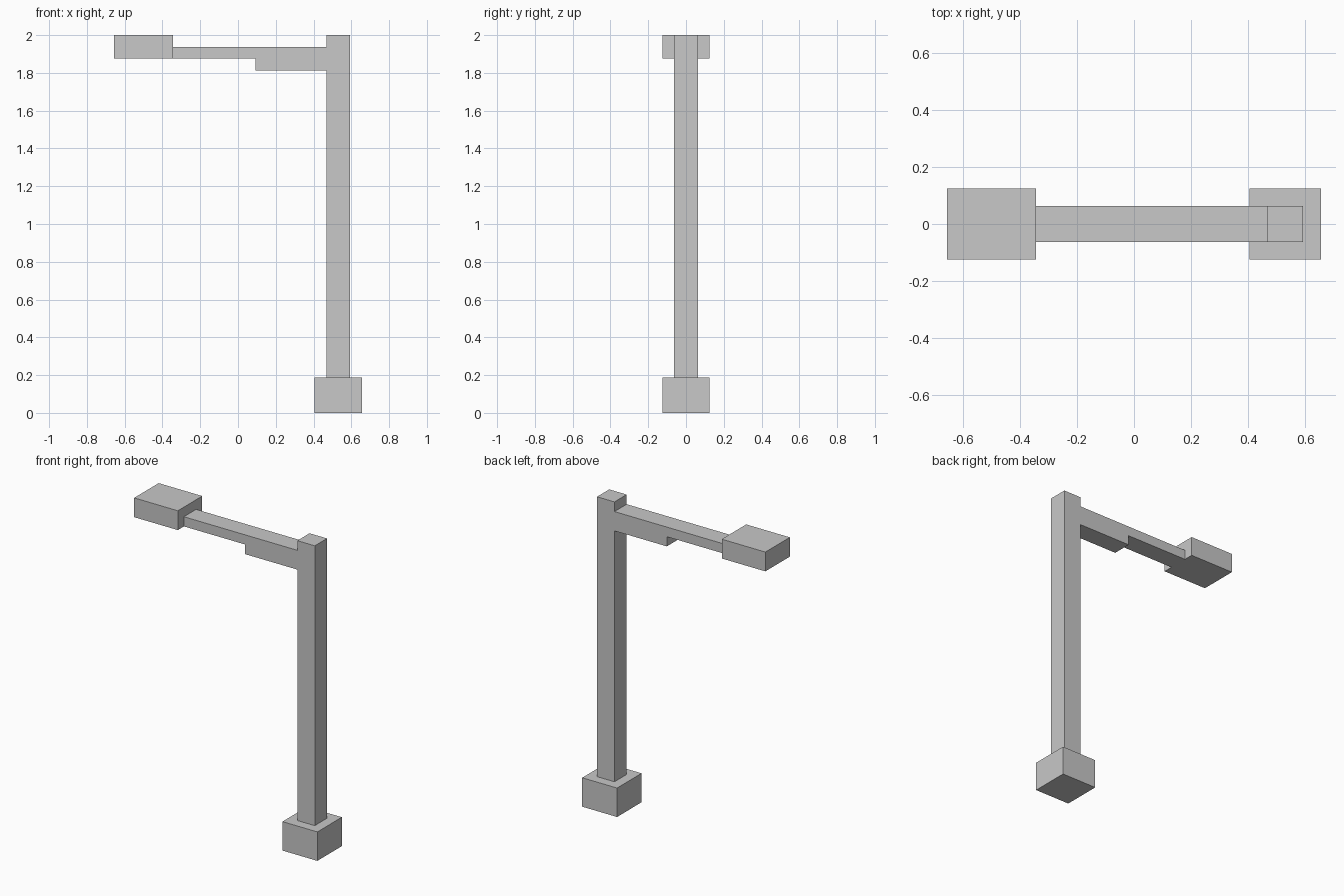
import bpy
import bmesh

cube = bpy.data.objects.get("Cube")
if cube:
    bpy.data.objects.remove(cube, do_unlink=True)

U = 1 / 32  # modelling grid step

grey = bpy.data.materials.new("light_grey")
grey.use_nodes = True
colour = (0.58, 0.58, 0.58, 1)
grey.diffuse_color = colour
grey.node_tree.nodes["Principled BSDF"].inputs["Base Color"].default_value = colour


def extruded(name, profile, half_depth):
    """Extrude a front (x, z) profile, in grid steps, evenly along y."""
    bm = bmesh.new()
    face = bm.faces.new([bm.verts.new((x * U, -half_depth * U, z * U)) for x, z in profile])
    result = bmesh.ops.extrude_face_region(bm, geom=[face])
    verts = [v for v in result["geom"] if isinstance(v, bmesh.types.BMVert)]
    bmesh.ops.translate(bm, verts=verts, vec=(0, 2 * half_depth * U, 0))
    bmesh.ops.recalc_face_normals(bm, faces=bm.faces)
    mesh = bpy.data.meshes.new(name)
    bm.to_mesh(mesh)
    bm.free()
    mesh.materials.append(grey)
    obj = bpy.data.objects.new(name, mesh)
    bpy.context.collection.objects.link(obj)
    return obj


def box(name, x0, x1, z0, z1, half_depth):
    return extruded(name, [(x0, z0), (x1, z0), (x1, z1), (x0, z1)], half_depth)


# Foot block and upright post
box("base", 13, 21, 0, 6, 4)
box("post", 15, 19, 6, 64, 2)

# Horizontal arm, thickened where it meets the post
extruded("arm", [(-11, 60), (3, 60), (3, 58), (15, 58), (15, 62), (-11, 62)], 2)

# Lamp housing at the end of the arm
box("lamp_head", -21, -11, 60, 64, 4)
